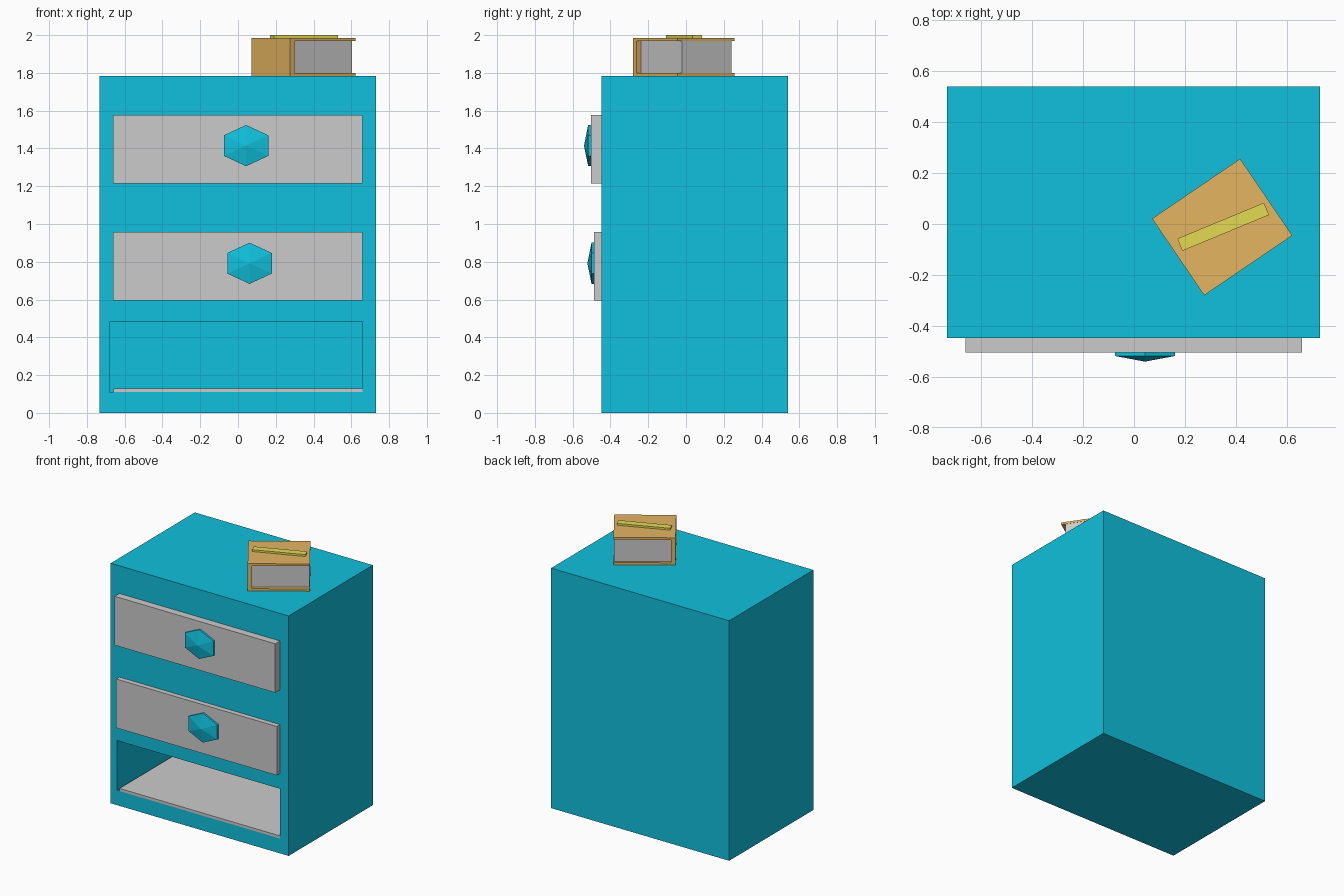
import bpy, bmesh, math
from mathutils import Matrix

if "Cube" in bpy.data.objects:
    bpy.data.objects.remove(bpy.data.objects["Cube"])


def material(name, rgb):
    m = bpy.data.materials.new(name)
    m.diffuse_color = (*rgb, 1)
    m.use_nodes = True
    m.node_tree.nodes["Principled BSDF"].inputs["Base Color"].default_value = m.diffuse_color
    return m


TEAL = material("teal_paint", (0.005, 0.53, 0.72))
BROWN = material("brown_cover", (0.78, 0.46, 0.12))
GOLD = material("gold_trim", (0.78, 0.70, 0.09))


def finish(name, bm, mat):
    mesh = bpy.data.meshes.new(name)
    bmesh.ops.recalc_face_normals(bm, faces=bm.faces)
    bm.to_mesh(mesh)
    bm.free()
    if mat:
        mesh.materials.append(mat)
    ob = bpy.data.objects.new(name, mesh)
    bpy.context.collection.objects.link(ob)
    return ob


def box(name, x, y, z, mat=None):
    """Box spanning the three (low, high) ranges."""
    bm = bmesh.new()
    bmesh.ops.create_cube(bm, size=1)
    for v in bm.verts:
        v.co = [lo + (c + 0.5) * (hi - lo) for c, (lo, hi) in zip(v.co, (x, y, z))]
    return finish(name, bm, mat)


def knob(name, x, z, base, rim, tip):
    """Six-sided knob with a short rim and a shallow point facing -y."""
    bm = bmesh.new()
    ring = [(x + 0.136 * math.sin(i * math.pi / 3), z + 0.109 * math.cos(i * math.pi / 3))
            for i in range(6)]
    back = [bm.verts.new((a, base, b)) for a, b in ring]
    front = [bm.verts.new((a, rim, b)) for a, b in ring]
    point = bm.verts.new((x, tip, z))
    bm.faces.new(back)
    for i in range(6):
        j = (i + 1) % 6
        bm.faces.new((back[i], back[j], front[j], front[i]))
        bm.faces.new((front[i], front[j], point))
    return finish(name, bm, TEAL)


# Cabinet with the open bottom compartment cut out
cabinet = box("cabinet", (-0.733, 0.73), (-0.448, 0.54), (0, 1.783), TEAL)
cutter = box("compartment_cutter", (-0.68, 0.66), (-0.6, 0.5), (0.11, 0.48), TEAL)
cutter.hide_render = True
mod = cabinet.modifiers.new("compartment", "BOOLEAN")
mod.operation = "DIFFERENCE"
mod.solver = "EXACT"
mod.object = cutter
bpy.context.view_layer.objects.active = cabinet
bpy.ops.object.modifier_apply(modifier=mod.name)
bpy.data.objects.remove(cutter)
box("compartment_floor", (-0.66, 0.66), (-0.448, 0.5), (0.11, 0.13))

# Drawer fronts and knobs
box("upper_drawer", (-0.661, 0.659), (-0.504, -0.44), (1.215, 1.578))
box("middle_drawer", (-0.661, 0.659), (-0.486, -0.44), (0.594, 0.957))
knob("upper_knob", 0.043, 1.415, -0.50, -0.518, -0.54)
knob("middle_knob", 0.061, 0.792, -0.48, -0.50, -0.522)

# Book: two covers, spine and pages, built straight then turned in place
L, W = 0.209, 0.182
book = [
    box("book_lower_cover", (-L, L), (-W, W), (1.783, 1.80), BROWN),
    box("book_upper_cover", (-L, L), (-W, W), (1.97, 1.986), BROWN),
    box("book_spine", (-L, -L + 0.03), (-W, W), (1.80, 1.97), BROWN),
    box("book_pages", (-L + 0.03, L - 0.002), (-W + 0.03, W - 0.018), (1.80, 1.97)),
]
for part in book:
    part.matrix_world = Matrix.Translation((0.346, -0.012, 0)) @ Matrix.Rotation(math.radians(34.2), 4, "Z")

# Slim gold bar lying on the book
bar = box("gold_bar", (-0.184, 0.184), (-0.026, 0.026), (1.986, 2.0), GOLD)
bar.matrix_world = Matrix.Translation((0.35, -0.011, 0)) @ Matrix.Rotation(math.radians(22.5), 4, "Z")
